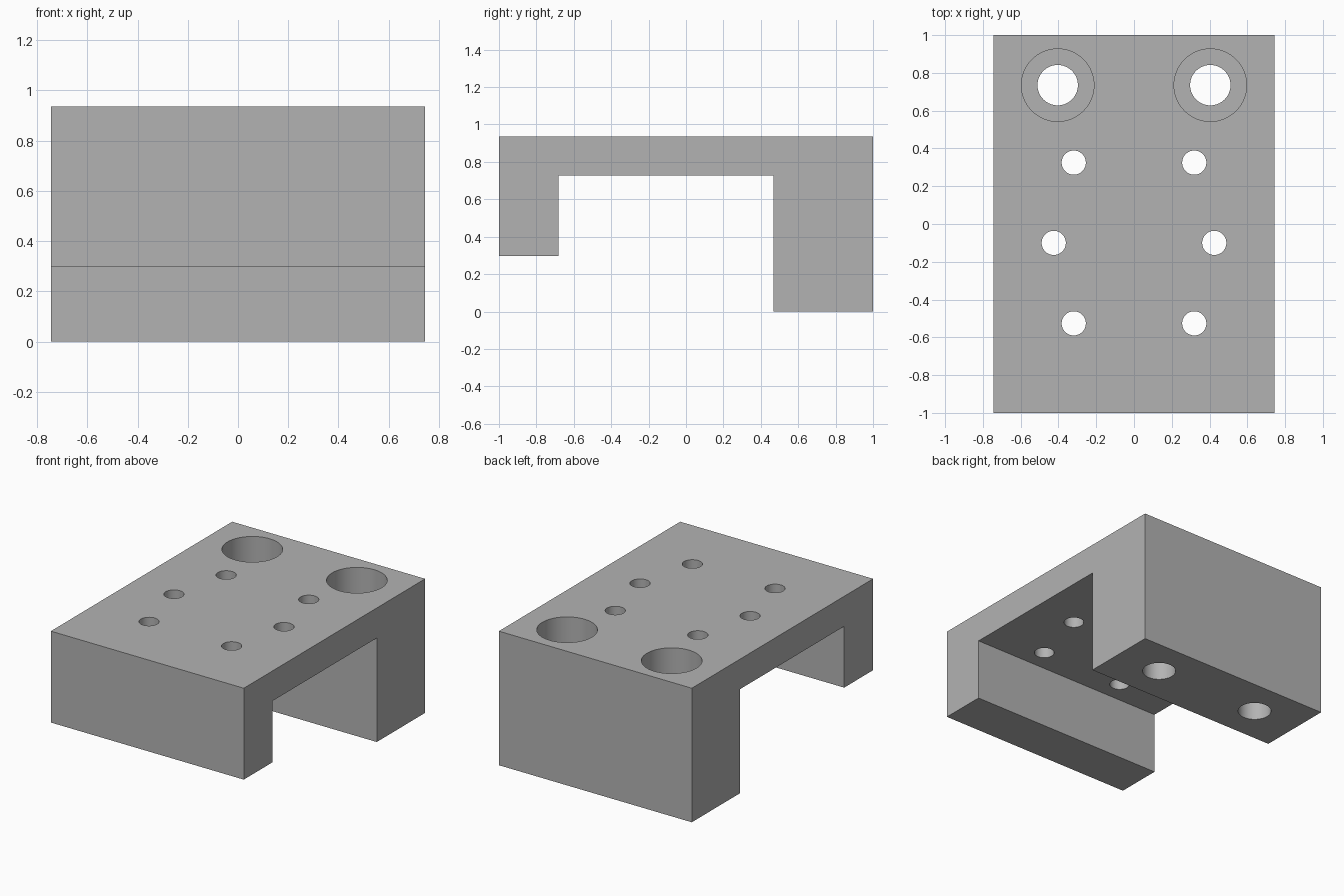
import bpy
import bmesh
from math import cos, sin, tau, radians

cube = bpy.data.objects.get("Cube")
if cube:
    bpy.data.objects.remove(cube, do_unlink=True)

HALF_WIDTH = 0.745
TOP = 0.936
PLATE_UNDERSIDE = 0.726
SEGMENTS = 64

# Single plain grey
grey = bpy.data.materials.new("plain_grey")
grey.use_nodes = True
colour = (0.45, 0.45, 0.45, 1)
grey.diffuse_color = colour
grey.node_tree.nodes["Principled BSDF"].inputs["Base Color"].default_value = colour


def make_object(name, bm):
    bmesh.ops.recalc_face_normals(bm, faces=bm.faces)
    mesh = bpy.data.meshes.new(name)
    bm.to_mesh(mesh)
    bm.free()
    mesh.materials.append(grey)
    obj = bpy.data.objects.new(name, mesh)
    bpy.context.collection.objects.link(obj)
    return obj


def add_turned(bm, x, y, profile):
    """Closed solid of revolution from (radius, z) steps."""
    rings = [[bm.verts.new((x + r * cos(tau * i / SEGMENTS),
                            y + r * sin(tau * i / SEGMENTS), z))
              for i in range(SEGMENTS)] for r, z in profile]
    for low, high in zip(rings, rings[1:]):
        for i in range(SEGMENTS):
            j = (i + 1) % SEGMENTS
            bm.faces.new((low[i], low[j], high[j], high[i]))
    bm.faces.new(rings[0])
    bm.faces.new(rings[-1])


# Bracket body: side profile (y, z) extruded across the width
profile = [(-1, TOP), (-1, 0.298), (-0.681, 0.298), (-0.681, PLATE_UNDERSIDE),
           (0.467, PLATE_UNDERSIDE), (0.467, 0), (1, 0), (1, TOP)]
bm = bmesh.new()
side = bm.faces.new([bm.verts.new((-HALF_WIDTH, y, z)) for y, z in profile])
extruded = bmesh.ops.extrude_face_region(bm, geom=[side])["geom"]
bmesh.ops.translate(bm, vec=(2 * HALF_WIDTH, 0, 0),
                    verts=[v for v in extruded if isinstance(v, bmesh.types.BMVert)])
bracket = make_object("mounting_bracket", bm)

# Hole cutters, mirrored left and right
bm = bmesh.new()
for sign in (-1, 1):
    # Counterbored bolt holes through the tall rear leg
    add_turned(bm, sign * 0.404, 0.735,
               [(0.107, -0.1), (0.107, TOP - 0.213), (0.192, TOP - 0.213), (0.192, TOP + 0.1)])
    # Small holes through the plate
    for x, y in ((0.319, 0.325), (0.425, -0.1), (0.319, -0.526)):
        add_turned(bm, sign * x, y, [(0.064, PLATE_UNDERSIDE - 0.1), (0.064, TOP + 0.1)])
cutter = make_object("hole_cutter", bm)
cutter.hide_render = True

# Drill the holes
drill = bracket.modifiers.new("holes", 'BOOLEAN')
drill.operation = 'DIFFERENCE'
drill.solver = 'EXACT'
drill.object = cutter
bpy.ops.object.select_all(action='DESELECT')
bracket.select_set(True)
bpy.context.view_layer.objects.active = bracket
bpy.ops.object.modifier_apply(modifier=drill.name)
bpy.data.objects.remove(cutter, do_unlink=True)

# Smooth hole walls, sharp edges elsewhere
bpy.ops.object.shade_smooth_by_angle(angle=radians(30))
